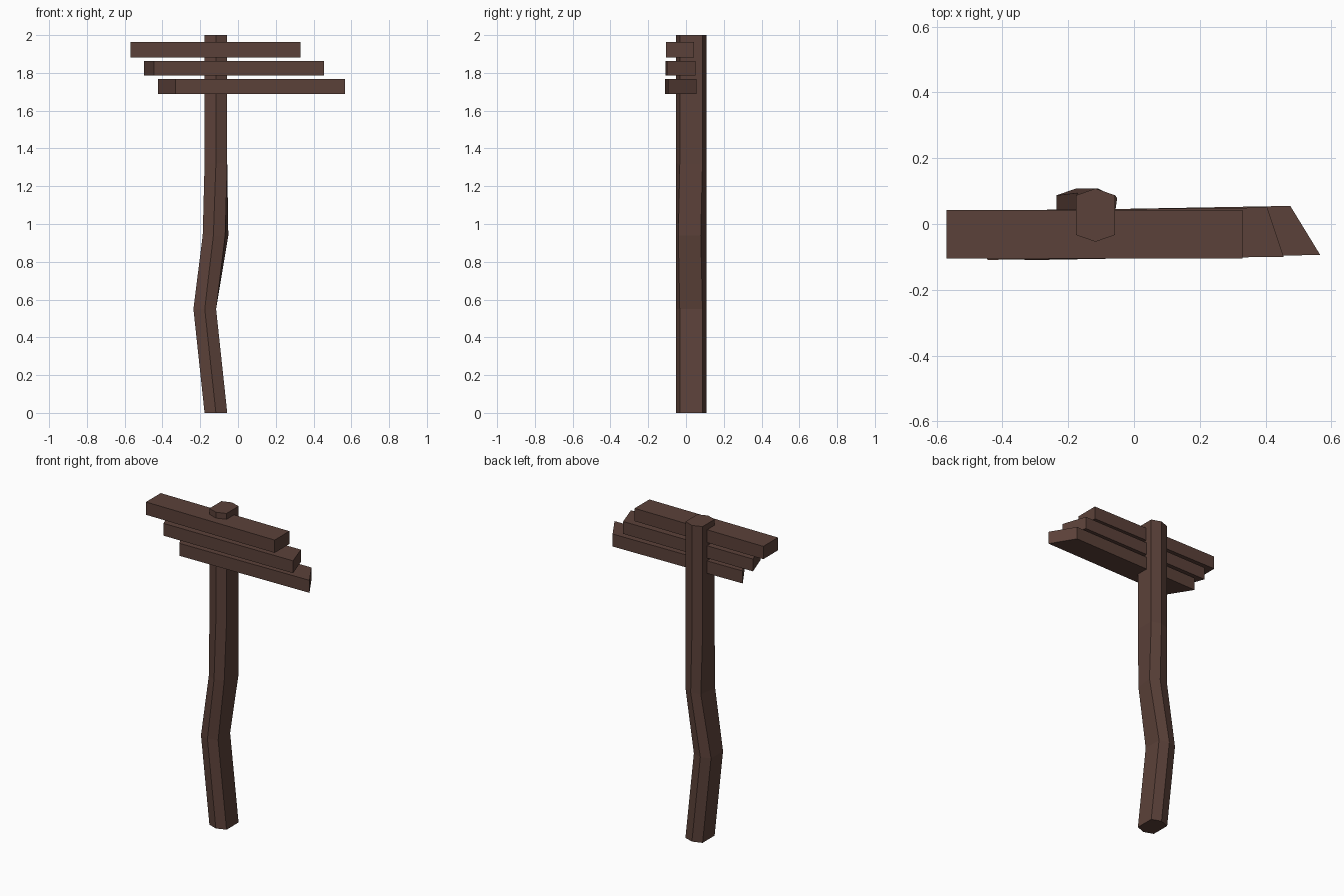
import bpy, bmesh, math

if "Cube" in bpy.data.objects:
    bpy.data.objects.remove(bpy.data.objects["Cube"])

wood = bpy.data.materials.new("dark brown wood")
wood.diffuse_color = (0.105, 0.053, 0.041, 1)
wood.use_nodes = True
wood.node_tree.nodes["Principled BSDF"].inputs["Base Color"].default_value = wood.diffuse_color


def loft(name, rings):
    """Closed solid skinned through rings of matching point count."""
    bm = bmesh.new()
    loops = [[bm.verts.new(p) for p in ring] for ring in rings]
    n = len(loops[0])
    for a, b in zip(loops, loops[1:]):
        for i in range(n):
            j = (i + 1) % n
            bm.faces.new((a[i], a[j], b[j], b[i]))
    bm.faces.new(loops[0][::-1])
    bm.faces.new(loops[-1])
    bmesh.ops.recalc_face_normals(bm, faces=bm.faces)
    mesh = bpy.data.meshes.new(name)
    bm.to_mesh(mesh)
    bm.free()
    mesh.materials.append(wood)
    obj = bpy.data.objects.new(name, mesh)
    bpy.context.collection.objects.link(obj)
    return obj


# Crooked six-sided post: each ring is (height, centre x, twist in degrees)
hexagon = [(0, -0.081), (0.06, -0.06), (0.06, 0.06),
           (0, 0.081), (-0.06, 0.06), (-0.06, -0.06)]
rings = []
for z, cx, twist in [(0, -0.117, 0), (0.55, -0.176, 0), (0.94, -0.119, -8),
                     (1.32, -0.117, 0), (2.0, -0.117, 0)]:
    c, s = math.cos(math.radians(twist)), math.sin(math.radians(twist))
    rings.append([(cx + x * c - y * s, 0.027 + x * s + y * c, z)
                  for x, y in hexagon])
loft("post", rings)

# Three sign boards, the lower two with slanted ends and a slight turn
boards = {
    "top_board": (1.882, 1.963, [(-0.57, -0.105), (0.33, -0.105),
                                 (0.33, 0.042), (-0.57, 0.042)]),
    "middle_board": (1.785, 1.863, [(-0.445, -0.109), (0.455, -0.1),
                                    (0.405, 0.05), (-0.497, 0.041)]),
    "bottom_board": (1.688, 1.767, [(-0.332, -0.11), (0.566, -0.094),
                                    (0.475, 0.055), (-0.424, 0.039)]),
}
for name, (z0, z1, outline) in boards.items():
    loft(name, [[(x, y, z) for x, y in outline] for z in (z0, z1)])
